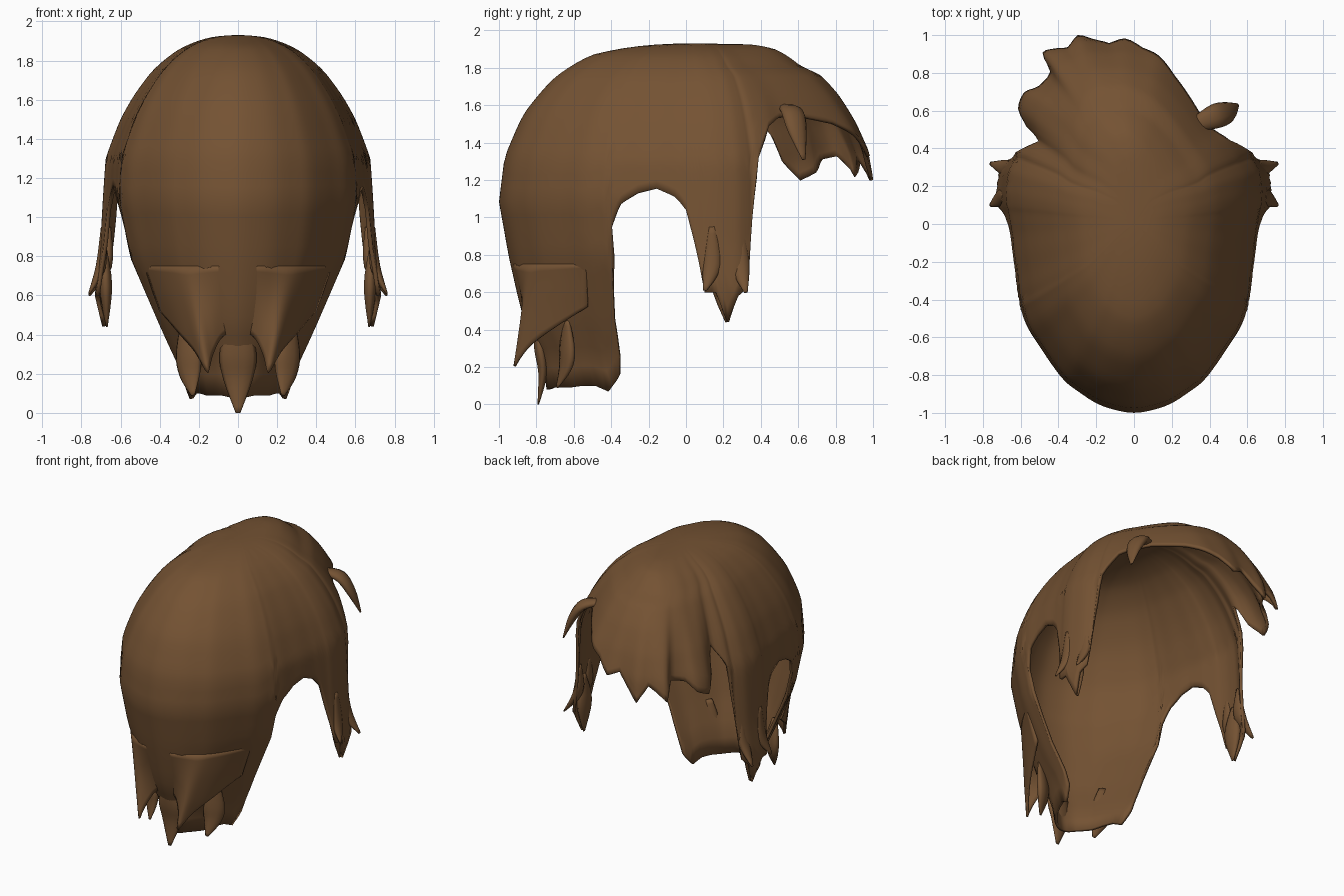
import bpy, bmesh, math
from mathutils import Vector

if "Cube" in bpy.data.objects:
    bpy.data.objects.remove(bpy.data.objects["Cube"])

brown = bpy.data.materials.new("brown_hair")
brown.diffuse_color = (0.175, 0.085, 0.033, 1)
brown.use_nodes = True
brown.node_tree.nodes["Principled BSDF"].inputs["Base Color"].default_value = brown.diffuse_color
TOP = 1.93


def finish(bm, name, thickness=0):
    bmesh.ops.remove_doubles(bm, verts=bm.verts, dist=0.0005)
    bmesh.ops.recalc_face_normals(bm, faces=bm.faces)
    for f in bm.faces:
        f.smooth = True
    me = bpy.data.meshes.new(name)
    bm.to_mesh(me)
    bm.free()
    me.materials.append(brown)
    ob = bpy.data.objects.new(name, me)
    bpy.context.collection.objects.link(ob)
    if thickness:
        mod = ob.modifiers.new("thickness", "SOLIDIFY")
        mod.thickness, mod.offset = thickness, -1


def profile(table, z):
    # interpolate (height, scale) pairs, even along the dome's arc
    q = math.sqrt(max(0, TOP - z))
    for (z0, a), (z1, b) in zip(table, table[1:]):
        q0, q1 = math.sqrt(TOP - z0), math.sqrt(TOP - z1)
        if q <= q1:
            return a + (b - a) * (q - q0) / (q1 - q0)
    return table[-1][1]


def spline(a, b, c, d, t):
    return 0.5 * (2*b + (c-a)*t + (2*a-5*b+4*c-d)*t*t + (3*b-a-3*c+d)*t**3)


def smooth_path(path, steps):
    # open smooth curve through points of any dimension
    out, m = [], len(path)
    for i in range(m - 1):
        ids = [max(0, i - 1), i, i + 1, min(m - 1, i + 2)]
        for s in range(steps):
            out.append([spline(*[path[j][a] for j in ids], s / steps) for a in range(len(path[0]))])
    return out + [list(path[-1])]


def skin(bm, cols, closed):
    for a, b in zip(cols, cols[1:] + (cols[:1] if closed else [])):
        for r in range(len(a) - 1):
            bm.faces.new((a[r], a[r + 1], b[r + 1], b[r]))


# Vertical profiles of the dome: back depth, front depth, tail width, side width
BACK = [(1.93, 0), (1.91, .3), (1.87, .5), (1.75, .7), (1.55, .87), (1.32, .97),
        (1.08, 1), (.8, .95), (.6, .905), (.42, .86), (.3, .79), (.15, .75), (0, .74)]
FRONT = [(1.93, 0), (1.925, .35), (1.9, .48), (1.81, .62), (1.76, .73), (1.65, .83),
         (1.5, .92), (1.35, .98), (1.2, 1), (0, 1)]
TAIL = [(1.93, 0), (1.92, .19), (1.86, .43), (1.75, .63), (1.6, .79), (1.5, .87), (1.3, .98),
        (1.1, 1), (.8, .91), (.6, .77), (.4, .63), (.2, .48), (0, .42)]
SIDE = TAIL[:8] + [(.85, 1.02), (.6, 1.06), (.4, 1.0)]

# Plan outline with hem height: back centre -> ear opening -> side lock
half = [(0, -1, .08), (.1, -.985, .08), (.2, -.95, .09), (.3, -.885, .09), (.37, -.83, .09),
        (.44, -.74, .1), (.5, -.65, .1), (.56, -.56, .07), (.595, -.47, .16),
        (.605, -.44, .45), (.61, -.405, .95), (.62, -.35, 1.07), (.63, -.26, 1.13),
        (.645, -.16, 1.155), (.655, -.06, 1.11), (.665, .0, 1.04), (.675, .06, .8),
        (.685, .1, .6), (.69, .16, .6), (.685, .22, .44), (.675, .28, .58), (.65, .33, .63),
        (.635, .355, 1.0), (.63, .395, 1.32)]
# Swept bangs, from the right temple round to the left
bangs = [(.58, .48, 1.49), (.5, .56, 1.54), (.42, .66, 1.55), (.34, .76, 1.53),
         (.25, .86, 1.51), (.15, .95, 1.46), (.05, .98, 1.42), (-.05, 1.0, 1.33),
         (-.14, .985, 1.37), (-.22, .99, 1.28), (-.3, 1.0, 1.2), (-.36, .95, 1.31),
         (-.42, .94, 1.28), (-.49, .91, 1.22), (-.46, .82, 1.33), (-.52, .74, 1.31),
         (-.59, .7, 1.24), (-.62, .61, 1.2), (-.58, .52, 1.3), (-.57, .47, 1.47)]
outline = half + bangs + [(-x, y, h) for x, y, h in reversed(half[1:])]


def surface(ux, uy, z):
    k = min(1, max(0, (uy + .3) / .3))
    w = profile(TAIL, z) * (1 - k) + profile(SIDE, z) * k
    return Vector((ux * w, uy * profile(FRONT if uy > 0 else BACK, z), z))


# Main hair shell: strand ripples grow from a smooth crown towards the hem
bm = bmesh.new()
plan, cols, ROWS, SUB, n = [], [], 34, 3, len(outline)
for i in range(n):
    p = [outline[(i + k) % n] for k in (-1, 0, 1, 2)]
    for s in range(SUB):
        t = s / SUB
        plan.append(Vector([spline(*[v[a] for v in p], t) for a in (0, 1)]
                           + [p[1][2] * (1 - t) + p[2][2] * t]))
for i, u in enumerate(plan):
    near = [plan[(i + k) % len(plan)] for k in range(-8, 9)]
    calm = u.lerp(sum(near, Vector()) / len(near), min(1, max(0, (u.y - .36) / .15)))
    q = math.sqrt(TOP - u.z)
    col = []
    for r in range(ROWS + 1):
        w = calm.lerp(u, (r / ROWS) ** 3)
        col.append(bm.verts.new(surface(w.x, w.y, TOP - (q * r / ROWS) ** 2)))
    cols.append(col)
skin(bm, cols, True)
finish(bm, "hair_shell", .02)

# Outer back layer with two flicked points: plan x, top y, hem y, hem height
layer = [(0, -.93, -.82, .42), (.12, -.92, -.83, .39), (.22, -.88, -.865, .3),
         (.31, -.83, -.915, .205), (.38, -.77, -.83, .31), (.46, -.67, -.71, .4),
         (.55, -.535, -.52, .52)]
layer = [(-x, a, b, h) for x, a, b, h in reversed(layer[1:])] + layer
bm, cols = bmesh.new(), []
for x, y0, y1, hem in smooth_path(layer, 4):
    col = []
    for r in range(13):
        t = r / 12
        z = .75 + (hem - .75) * t
        col.append(bm.verts.new((x * (profile(TAIL, z) + .02 * t), y0 + (y1 - y0) * t - .008 * t, z)))
    cols.append(col)
skin(bm, cols, False)
finish(bm, "outer_back_layer", .015)


def strand(name, path, widths, flat, across):
    # tapered lock with an oval section swept along a path
    bm = bmesh.new()
    data = smooth_path([(*p, w) for p, w in zip(path, widths)], 4)
    pts = [Vector(p[:3]) for p in data]
    rings = []
    for i, c in enumerate(pts):
        d = (pts[min(i + 1, len(pts) - 1)] - pts[max(i - 1, 0)]).normalized()
        v = d.cross(Vector(across)).normalized()
        u = v.cross(d)
        ring = [bm.verts.new(c + data[i][3] * (u * math.cos(a) + v * flat * math.sin(a)))
                for a in (k * math.tau / 10 for k in range(10))]
        rings.append(ring + ring[:1])
    for a, b in zip(rings, rings[1:]):
        for k in range(10):
            bm.faces.new((a[k], a[k + 1], b[k + 1], b[k]))
    bm.faces.new(rings[0][:-1])
    bm.faces.new(rings[-1][:-1])
    finish(bm, name)


# Lowest point at the middle of the back
strand("centre_back_point", [(0, -.8, .45), (0, -.78, .3), (0, -.765, .17), (0, -.79, 0)],
       [.06, .095, .075, .012], .35, (1, 0, 0))

for s, side in ((1, "right"), (-1, "left")):
    # Lower points beside it
    strand("lower_back_point_" + side, [(s*.27, -.64, .45), (s*.255, -.635, .3),
           (s*.245, -.645, .2), (s*.23, -.69, .09)], [.03, .07, .06, .01], .45, (1, .5 * s, 0))
    # Flicked ends of the side lock
    for x0, y0, y1, z1 in ((.66, .29, .32, .6), (.69, .14, .1, .61)):
        strand("lock_flick_" + side, [(s*x0, y0, .95), (s*(x0 + .01), y0, .75), (s*.76, y1, z1)],
               [.02, .05, .01], .55, (0, 1, 0))
    strand("lock_point_" + side, [(s*.68, .21, .85), (s*.675, .21, .65), (s*.67, .22, .44)],
           [.02, .075, .01], .45, (0, 1, 0))

# Loose lock at the right temple
strand("temple_lock", [(.33, .53, 1.59), (.43, .57, 1.56), (.5, .595, 1.46), (.55, .63, 1.31)],
       [.04, .065, .055, .01], .5, (-.4, .9, 0))
